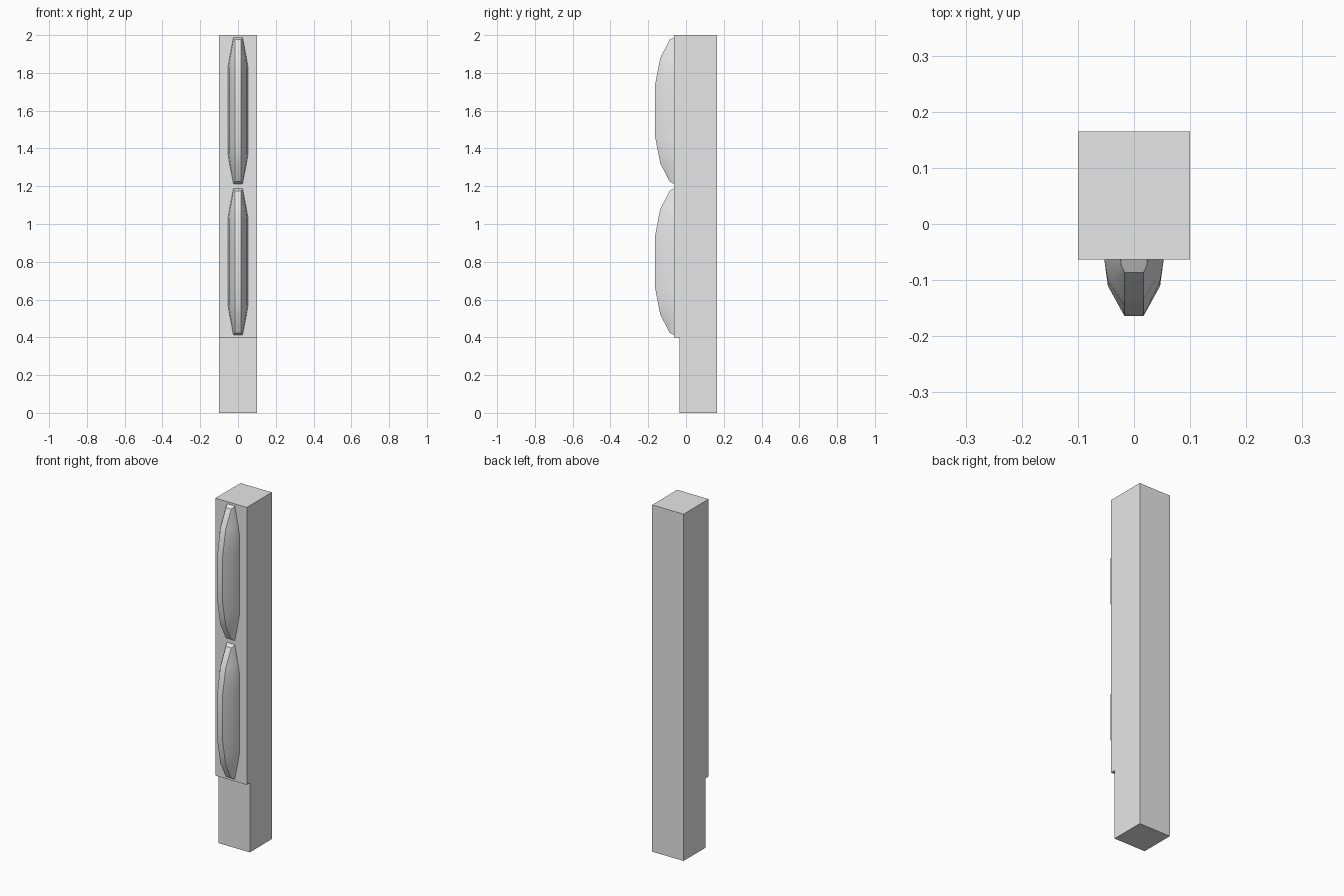
import bpy, bmesh

if "Cube" in bpy.data.objects:
    bpy.data.objects.remove(bpy.data.objects["Cube"], do_unlink=True)

grey = bpy.data.materials.new("plain_grey")
grey.use_nodes = True
COLOUR = (0.8, 0.8, 0.8, 1)
grey.diffuse_color = COLOUR
grey.node_tree.nodes["Principled BSDF"].inputs["Base Color"].default_value = COLOUR

BACK, FOOT_FRONT, WALL, RIDGE = 0.165, -0.035, -0.063, -0.164


def loft(name, rings):
    """Skin a row of equal rings and cap both ends."""
    bm = bmesh.new()
    loops = [[bm.verts.new(p) for p in ring] for ring in rings]
    n = len(loops[0])
    for a, b in zip(loops, loops[1:]):
        for i in range(n):
            j = (i + 1) % n
            bm.faces.new((a[i], a[j], b[j], b[i]))
    bm.faces.new(loops[0])
    bm.faces.new(loops[-1])
    bmesh.ops.recalc_face_normals(bm, faces=bm.faces)
    mesh = bpy.data.meshes.new(name)
    bm.to_mesh(mesh)
    bm.free()
    mesh.materials.append(grey)
    obj = bpy.data.objects.new(name, mesh)
    bpy.context.collection.objects.link(obj)
    return obj


# Square post with a recessed foot, extruded across x
profile = [(BACK, 0), (BACK, 2), (WALL, 2), (WALL, 0.4), (FOOT_FRONT, 0.4), (FOOT_FRONT, 0)]
loft("post", [[(x, y, z) for y, z in profile] for x in (-0.1, 0.1)])


def pod_ring(centre, side, dz, half_width, front, slope=0):
    """One cross-section: base at the wall, shoulder, then a flat ridge."""
    half = [(half_width, 0), (0.017 + (half_width - 0.017) * 0.82, 0.47), (0.017, 1)]
    right = [(x, WALL + t * (front - WALL), centre + side * (dz - slope * t)) for x, t in half]
    return right + [(-x, y, z) for x, y, z in reversed(right)]


# Curved pods: half-length stations from the tip inwards, mirrored in z
stations = [(0.388, 0.024, -0.086, 0.012), (0.28, 0.045, -0.136),
            (0.23, 0.053, -0.146), (0.135, 0.053, RIDGE)]
for name, centre in (("lower_pod", 0.8), ("upper_pod", 1.6)):
    top = [pod_ring(centre, 1, *s) for s in stations]
    bottom = [pod_ring(centre, -1, *s) for s in reversed(stations)]
    pod = loft(name, top + bottom)
    bpy.ops.object.select_all(action="DESELECT")
    pod.select_set(True)
    bpy.context.view_layer.objects.active = pod
    bpy.ops.object.shade_smooth_by_angle(angle=0.55)
